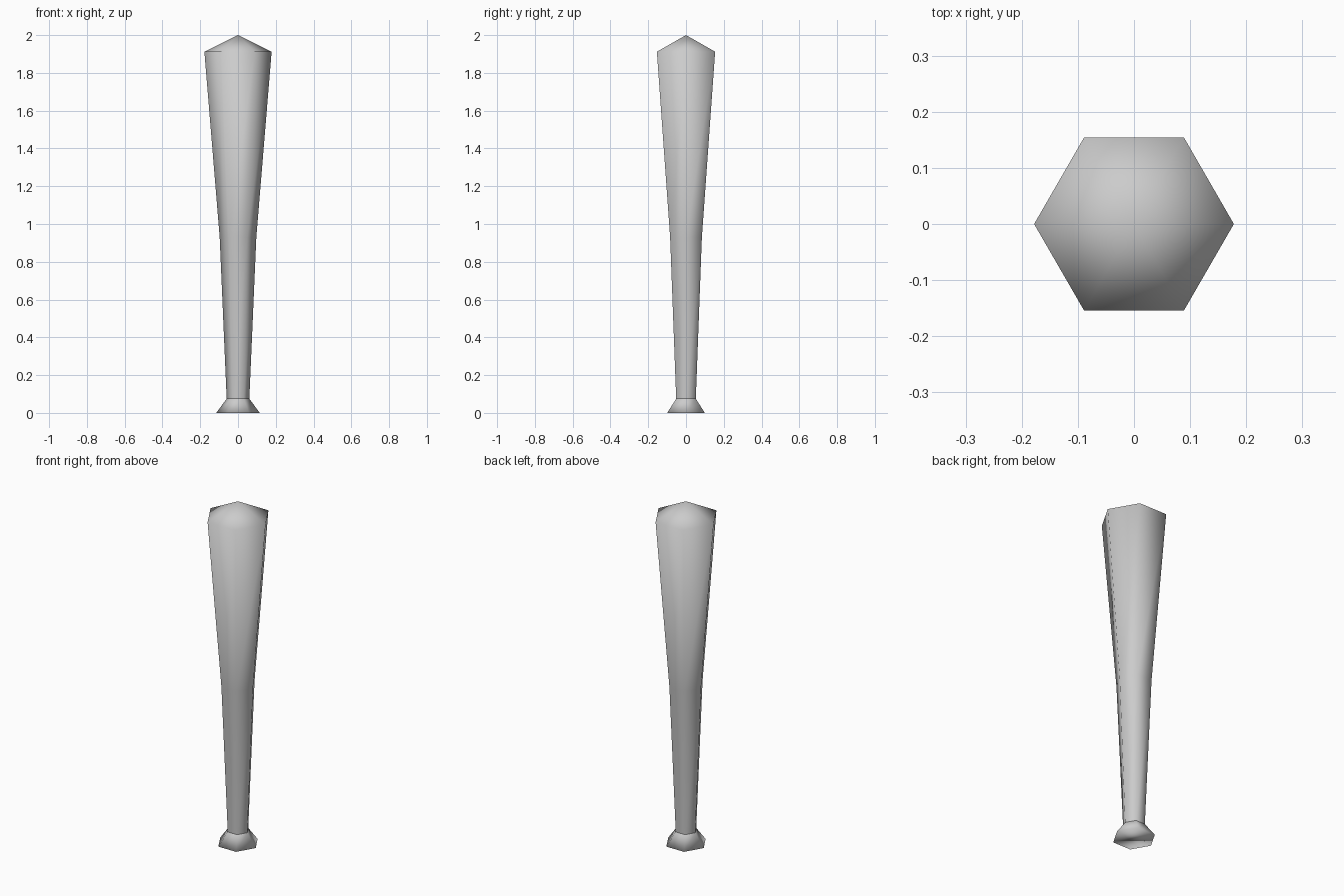
import bpy
import bmesh
from math import cos, sin, tau

cube = bpy.data.objects.get("Cube")
if cube:
    bpy.data.objects.remove(cube, do_unlink=True)

SIDES = 6

# Plain grey surface
grey = bpy.data.materials.new("light grey")
grey.use_nodes = True
colour = (0.6, 0.6, 0.6, 1)
grey.diffuse_color = colour
grey.node_tree.nodes["Principled BSDF"].inputs["Base Color"].default_value = colour


def turned_part(name, profile, cap_bottom=False, tip=None):
    """Six-sided turned solid from (radius, height) rings, smooth shaded."""
    bm = bmesh.new()
    rings = [[bm.verts.new((r * cos(tau * i / SIDES), r * sin(tau * i / SIDES), z))
              for i in range(SIDES)] for r, z in profile]
    for low, high in zip(rings, rings[1:]):
        for i in range(SIDES):
            j = (i + 1) % SIDES
            bm.faces.new((low[i], low[j], high[j], high[i]))
    if cap_bottom:
        bm.faces.new(rings[0][::-1])
    if tip is not None:
        peak = bm.verts.new((0, 0, tip))
        for i in range(SIDES):
            bm.faces.new((rings[-1][i], rings[-1][(i + 1) % SIDES], peak))
    for face in bm.faces:
        face.smooth = True
    mesh = bpy.data.meshes.new(name)
    bm.to_mesh(mesh)
    bm.free()
    mesh.materials.append(grey)
    part = bpy.data.objects.new(name, mesh)
    bpy.context.collection.objects.link(part)
    return part


# Flared knob at the foot of the handle
turned_part("knob", [(0.115, 0), (0.06, 0.075)], cap_bottom=True)

# Handle widening into the barrel, closed by a shallow point
turned_part("handle_and_barrel", [(0.06, 0.075), (0.097, 0.93), (0.178, 1.912)], tip=2.0)
